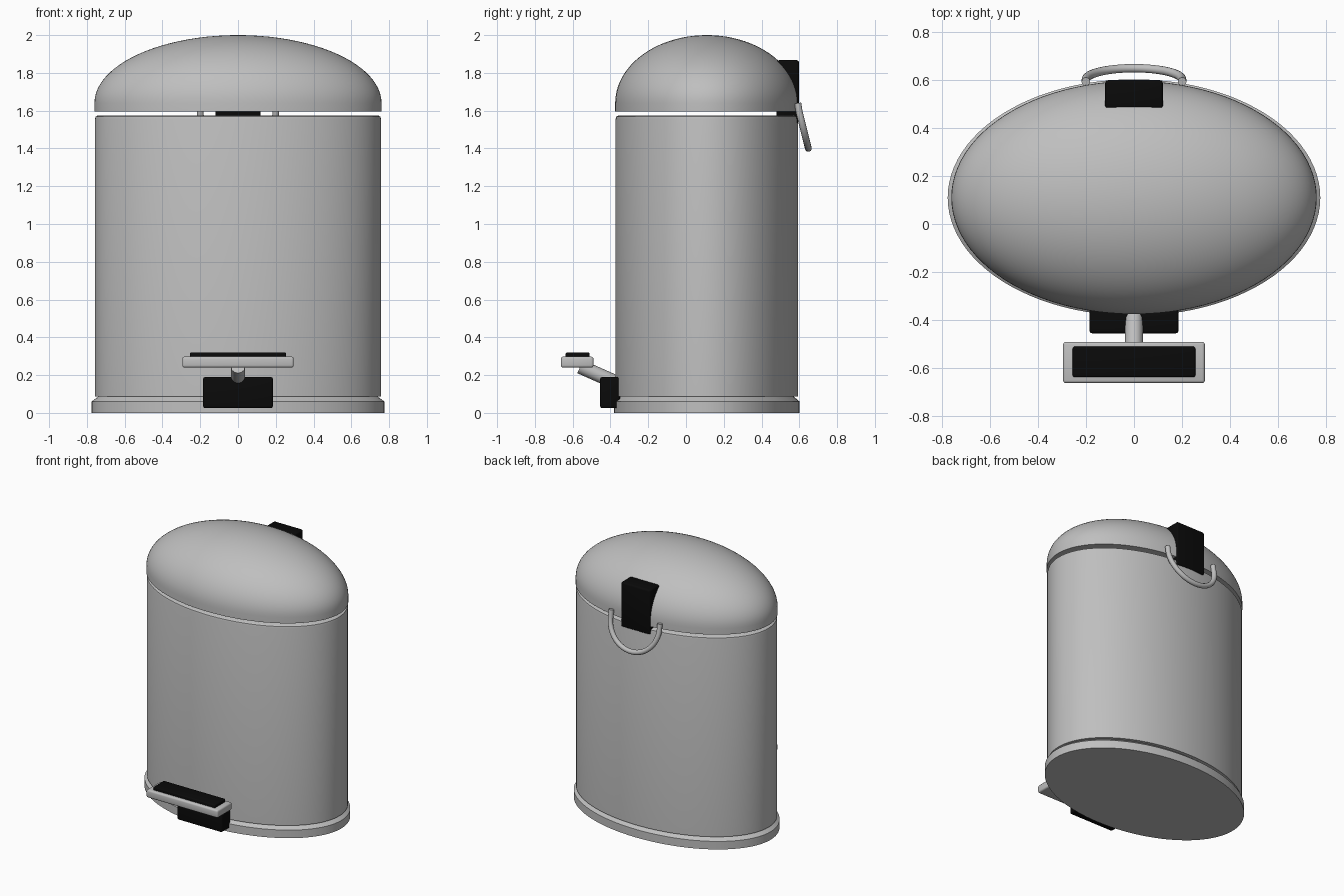
import bpy, bmesh, math
from mathutils import Vector

if "Cube" in bpy.data.objects:
    bpy.data.objects.remove(bpy.data.objects["Cube"])

CENTRE_Y = 0.11


def material(name, value):
    m = bpy.data.materials.new(name)
    m.use_nodes = True
    col = (value, value, value, 1)
    m.diffuse_color = col
    m.node_tree.nodes["Principled BSDF"].inputs["Base Color"].default_value = col
    return m


steel = material("brushed_steel", 0.52)
black = material("black_plastic", 0.003)


def finish(obj, mat, angle=35):
    obj.data.materials.append(mat)
    bpy.ops.object.select_all(action='DESELECT')
    obj.select_set(True)
    bpy.context.view_layer.objects.active = obj
    bpy.ops.object.shade_smooth_by_angle(angle=math.radians(angle))
    return obj


def from_bmesh(name, bm, mat, angle=35):
    bmesh.ops.recalc_face_normals(bm, faces=bm.faces)
    mesh = bpy.data.meshes.new(name)
    bm.to_mesh(mesh)
    bm.free()
    obj = bpy.data.objects.new(name, mesh)
    bpy.context.collection.objects.link(obj)
    return finish(obj, mat, angle)


def oval(name, profile, mat, sides=96):
    """Stack oval rings given as (x radius, y radius, height), capped at both ends."""
    bm = bmesh.new()
    rings = []
    for rx, ry, z in profile:
        rings.append([bm.verts.new((rx * math.cos(a), CENTRE_Y + ry * math.sin(a), z))
                      for a in (2 * math.pi * i / sides for i in range(sides))])
    for low, high in zip(rings, rings[1:]):
        for i in range(sides):
            j = (i + 1) % sides
            bm.faces.new((low[i], low[j], high[j], high[i]))
    bm.faces.new(rings[0])
    bm.faces.new(rings[-1])
    return from_bmesh(name, bm, mat)


def box(name, low, high, mat, bevel=0.012):
    low, high = Vector(low), Vector(high)
    bm = bmesh.new()
    bmesh.ops.create_cube(bm, size=1)
    for v in bm.verts:
        v.co = (low + high) / 2 + v.co * (high - low)
    bmesh.ops.bevel(bm, geom=bm.edges[:], offset=bevel, segments=3,
                    profile=0.5, affect='EDGES')
    return from_bmesh(name, bm, mat, 40)


def tube(name, points, radius, mat):
    curve = bpy.data.curves.new(name, 'CURVE')
    curve.dimensions = '3D'
    curve.bevel_depth = radius
    curve.bevel_resolution = 4
    curve.use_fill_caps = True
    spline = curve.splines.new('POLY')
    spline.points.add(len(points) - 1)
    for p, co in zip(spline.points, points):
        p.co = (*co, 1)
    obj = bpy.data.objects.new(name, curve)
    bpy.context.collection.objects.link(obj)
    bpy.ops.object.select_all(action='DESELECT')
    obj.select_set(True)
    bpy.context.view_layer.objects.active = obj
    bpy.ops.object.convert(target='MESH')
    return finish(bpy.context.object, mat, 40)


# Base ring, body and domed lid
oval("base", [(0.775, 0.492, 0), (0.775, 0.492, 0.06), (0.735, 0.455, 0.09)], steel)
oval("body", [(0.757, 0.483, 0.088), (0.757, 0.483, 1.555),
              (0.754, 0.480, 1.568), (0.742, 0.468, 1.575)], steel)
dome = [(0.76, 0.485, 1.595)]
for i in range(24):
    a = math.radians(89) * i / 23
    dome.append((0.76 * math.cos(a), 0.485 * math.cos(a), 1.64 + 0.36 * math.sin(a)))
oval("lid", dome, steel)

# Hinge and carrying handle at the back
box("hinge", (-0.12, 0.48, 1.535), (0.12, 0.598, 1.867), black)
drop = [(0.2, 0.592, 1.64)]
for i in range(33):
    a = math.pi * i / 32
    s = math.sin(a)
    drop.append((0.2 * math.cos(a), 0.60 + 0.048 * s, 1.59 - 0.19 * s))
drop.append((-0.2, 0.592, 1.64))
tube("handle", drop, 0.018, steel)

# Foot pedal at the front
box("pedal_bracket", (-0.185, -0.455, 0.025), (0.185, -0.35, 0.19), black)
tube("pedal_arm", [(0, -0.38, 0.165), (0, -0.56, 0.245)], 0.038, steel)
box("pedal", (-0.295, -0.662, 0.24), (0.295, -0.49, 0.298), steel)
box("pedal_pad", (-0.255, -0.637, 0.28), (0.255, -0.51, 0.32), black, 0.008)
